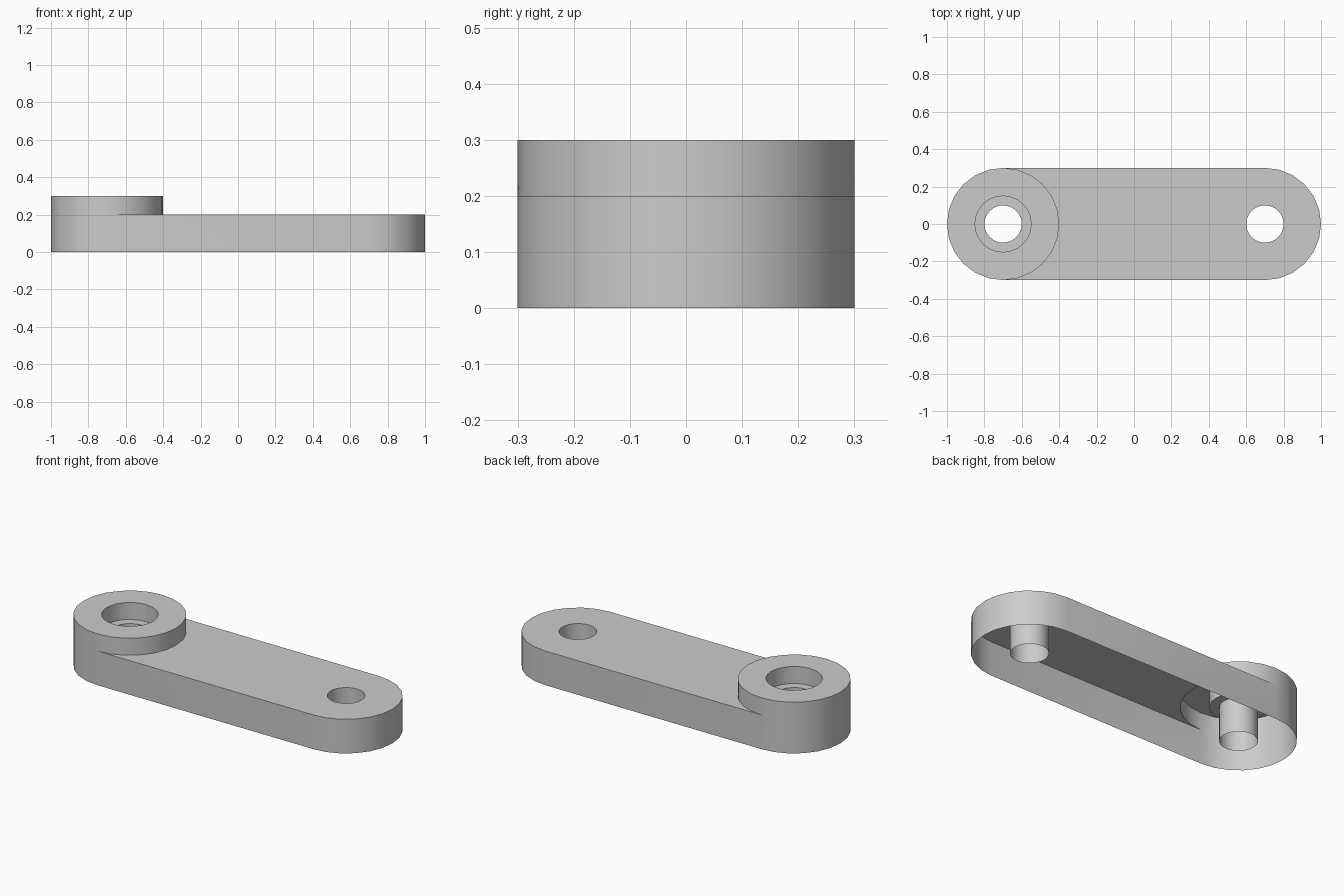
import bpy
import bmesh
from math import sin, cos, pi, radians

cube = bpy.data.objects.get("Cube")
if cube:
    bpy.data.objects.remove(cube)

PIVOT, RADIUS = 0.7, 0.3            # distance of each end from the middle, end radius
ARM_TOP, BOSS_TOP = 0.2, 0.3
HOLE, COUNTERBORE = 0.1, 0.15
SEGMENTS = 24


def arc(cx, radius, start=0, sweep=360):
    """Points along an arc centred on (cx, 0); a full turn omits the repeated end."""
    steps = round(SEGMENTS * abs(sweep) / 360)
    count = steps if abs(sweep) == 360 else steps + 1
    angles = [radians(start + sweep * i / steps) for i in range(count)]
    return [(cx + radius * cos(a), radius * sin(a)) for a in angles]


def wall(bm, points, low, high, inward=False):
    """Closed vertical wall following an anticlockwise outline."""
    bottom = [bm.verts.new((x, y, low)) for x, y in points]
    top = [bm.verts.new((x, y, high)) for x, y in points]
    for i in range(len(points)):
        j = (i + 1) % len(points)
        quad = [bottom[i], bottom[j], top[j], top[i]]
        bm.faces.new(quad[::-1] if inward else quad)


def cap(bm, outlines, z):
    """Flat upward surface inside the first outline, with the others as holes."""
    edges = []
    for points in outlines:
        ring = [bm.verts.new((x, y, z)) for x, y in points]
        edges += [bm.edges.new((ring[i - 1], ring[i])) for i in range(len(ring))]
    made = bmesh.ops.triangle_fill(bm, edges=edges, use_beauty=True)["geom"]
    for face in made:
        if isinstance(face, bmesh.types.BMFace):
            face.normal_update()
            if face.normal.z < 0:
                face.normal_flip()


bm = bmesh.new()
right_end = arc(PIVOT, RADIUS, -90, 180)
left_end = arc(-PIVOT, RADIUS, 90, 180)
boss = arc(-PIVOT, RADIUS)
boss_step = arc(-PIVOT, RADIUS, 90, -180)
plain_hole = arc(PIVOT, HOLE)
pivot_hole = arc(-PIVOT, HOLE)
counterbore = arc(-PIVOT, COUNTERBORE)

# Arm: open underneath, with a through tube at the plain end
wall(bm, right_end + left_end, 0, ARM_TOP)
cap(bm, [right_end + boss_step, plain_hole], ARM_TOP)
wall(bm, plain_hole, 0, ARM_TOP, inward=True)

# Raised boss with a counterbored through tube
wall(bm, boss, ARM_TOP, BOSS_TOP)
cap(bm, [boss, counterbore], BOSS_TOP)
wall(bm, counterbore, ARM_TOP, BOSS_TOP, inward=True)
cap(bm, [counterbore, pivot_hole], ARM_TOP)
wall(bm, pivot_hole, 0, ARM_TOP, inward=True)

bmesh.ops.remove_doubles(bm, verts=bm.verts, dist=0.0005)
mesh = bpy.data.meshes.new("link_arm")
bm.to_mesh(mesh)
bm.free()

# Plain grey material
grey = bpy.data.materials.new("plain grey")
grey.use_nodes = True
colour = (0.6, 0.6, 0.6, 1)
grey.diffuse_color = colour
grey.node_tree.nodes["Principled BSDF"].inputs["Base Color"].default_value = colour
mesh.materials.append(grey)

link_arm = bpy.data.objects.new("link_arm", mesh)
bpy.context.collection.objects.link(link_arm)
bpy.ops.object.select_all(action='DESELECT')
link_arm.select_set(True)
bpy.context.view_layer.objects.active = link_arm
bpy.ops.object.shade_smooth_by_angle(angle=pi / 6)
